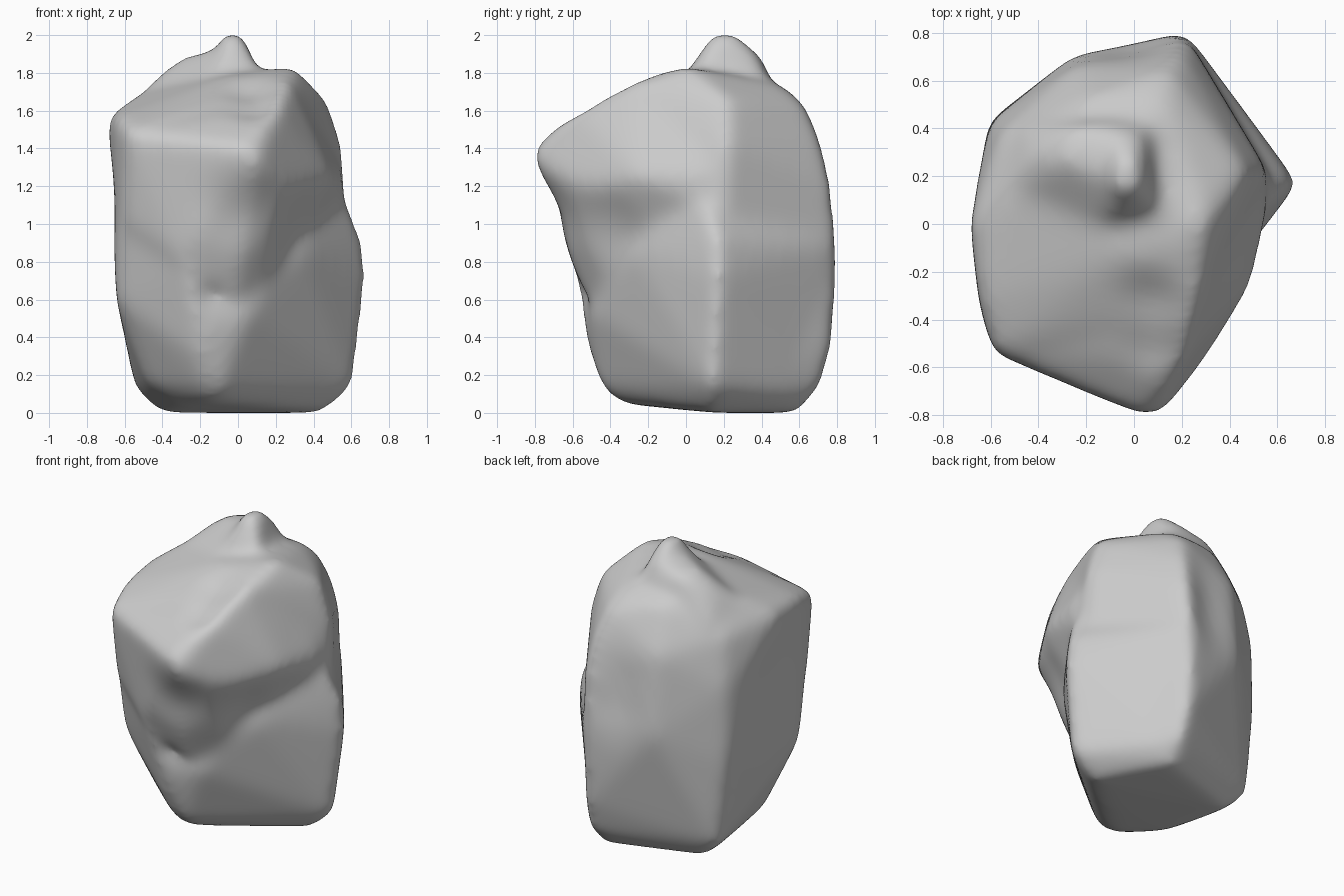
import bpy
import bmesh
from mathutils import Vector

cube = bpy.data.objects.get("Cube")
if cube:
    bpy.data.objects.remove(cube, do_unlink=True)

# Main trunk: worn base, tall sides, sloping shoulders
TRUNK = [(-.32, -.12, .03), (-.14, -.36, .05), (.46, .12, 0), (.2, .6, 0), (-.42, .4, 0),
         (-.48, -.18, .15), (-.17, -.44, .13), (.6, .15, .13), (.22, .72, .13),
         (-.55, .44, .13), (-.2, -.51, .3), (.21, .785, .35),
         (-.61, .43, .7), (-.65, -.32, .6), (-.25, -.6, .75), (.21, .81, .9),
         (-.25, .71, .9), (.22, .785, 1.2), (.57, .17, 1.2),
         (-.6, .43, 1.2), (-.66, .2, 1.36), (-.69, 0, 1.57), (-.65, -.33, 1.56),
         (-.59, -.55, 1.5), (-.56, .38, 1.53), (-.52, .15, 1.7),
         (.2, .73, 1.42), (-.25, .66, 1.42), (.56, .22, 1.42),
         (.15, .64, 1.63), (-.2, .52, 1.72), (.12, .5, 1.74), (.48, .22, 1.66),
         (-.03, -.12, 1.79), (.3, 0, 1.84), (.27, -.3, 1.75)]
# Bulging lower lobe
LOBE = [(-.1, -.36, .05), (.46, .12, 0), (-.1, -.46, .13), (.62, .14, .13), (.3, .6, .1),
        (-.15, -.53, .4), (-.25, -.56, .55), (.06, -.5, .53), (.33, -.3, .87),
        (.69, .17, .72), (.67, .17, .92), (.58, .1, 1.12), (.25, .77, .9)]
# Overhanging front hood, tapering back down to the lobe
HOOD = [(.03, -.81, 1.41), (.11, -.815, 1.35), (.12, -.73, 1.25), (.22, -.68, 1.25),
        (.35, -.5, 1.2), (.5, -.25, 1.25), (.57, .1, 1.25), (.3, 0, 1.84),
        (.27, -.3, 1.75), (.2, -.58, 1.61), (-.59, -.55, 1.48), (-.6, -.46, 1),
        (-.3, -.6, .8), (-.02, -.53, .6), (.12, -.43, .62), (.3, -.26, .86), (.55, .1, 1.1)]
# Broad mound on the crown, steep behind and gentle in front
CROWN = [(-.42, .3, 1.79), (-.3, .27, 1.89), (-.12, .2, 1.93), (-.05, .4, 1.9),
         (-.25, .41, 1.87), (-.6, .1, 1.62), (-.1, 0, 1.81),
         (.08, .38, 1.74), (-.1, .47, 1.68), (-.48, .42, 1.6)]
# Blunt knob on the mound
KNOB = [(-.09, .14, 2.01), (.03, .14, 2.01), (.02, .25, 2.02), (-.08, .24, 2.02),
        (-.1, .38, 1.91), (.02, .37, 1.91), (.12, .04, 1.81), (-.12, 0, 1.81),
        (.08, .44, 1.75), (-.12, .45, 1.78)]

# Soft dents: centre, radius, push
DENTS = [((.08, -.3, 1.69), .18, (0, 0, -.05)),
         ((.1, -.5, 1.58), .18, (0, 0, -.05)),
         ((0, -.64, 1.1), .28, (0, .05, 0)),
         ((.3, -.4, 1), .25, (-.02, .03, 0)),
         ((-.62, 0, 1.1), .4, (.02, 0, 0)),
         ((.02, .75, .98), .25, (0, -.02, 0)),
         ((.02, .74, 1.15), .25, (0, -.02, 0)),
         ((.02, .7, 1.32), .25, (0, -.02, 0))]


def add_hull(bm, points):
    """Wrap a closed faceted block around a few corner points."""
    verts = [bm.verts.new(p) for p in points]
    hull = bmesh.ops.convex_hull(bm, input=verts)
    spare = set(hull["geom_interior"]) | set(hull["geom_unused"])
    spare = [v for v in spare if isinstance(v, bmesh.types.BMVert) and v.is_valid]
    if spare:
        bmesh.ops.delete(bm, geom=spare, context="VERTS")


def dent(bm, centre, radius, push):
    """Push the surface with a smooth round falloff."""
    centre, push = Vector(centre), Vector(push)
    for v in bm.verts:
        t = (v.co - centre).length / radius
        if t < 1:
            v.co += push * (1 - t * t) ** 2


# Join the blocks into one skin
bm = bmesh.new()
for block in (TRUNK, LOBE, HOOD, CROWN, KNOB):
    add_hull(bm, block)
bmesh.ops.recalc_face_normals(bm, faces=bm.faces)
mesh = bpy.data.meshes.new("boulder")
bm.to_mesh(mesh)
bm.free()
boulder = bpy.data.objects.new("boulder", mesh)
bpy.context.collection.objects.link(boulder)
remesh = boulder.modifiers.new("skin", "REMESH")
remesh.mode = "VOXEL"
remesh.voxel_size = .022
graph = bpy.context.evaluated_depsgraph_get()
skin = bpy.data.meshes.new_from_object(boulder.evaluated_get(graph))
boulder.modifiers.clear()
boulder.data = skin
bpy.data.meshes.remove(mesh)

# Sculpt the dents and wear the edges round
bm = bmesh.new()
bm.from_mesh(skin)
for centre, radius, push in DENTS:
    dent(bm, centre, radius, push)
for _ in range(32):
    bmesh.ops.smooth_vert(bm, verts=bm.verts, factor=.5,
                          use_axis_x=True, use_axis_y=True, use_axis_z=True)
for face in bm.faces:
    face.smooth = True
bm.to_mesh(skin)
bm.free()

# Plain stone colour
stone = bpy.data.materials.new("grey stone")
stone.use_nodes = True
colour = (.6, .6, .6, 1)
stone.diffuse_color = colour
shader = next(n for n in stone.node_tree.nodes if n.type == "BSDF_PRINCIPLED")
shader.inputs["Base Color"].default_value = colour
skin.materials.clear()
skin.materials.append(stone)
